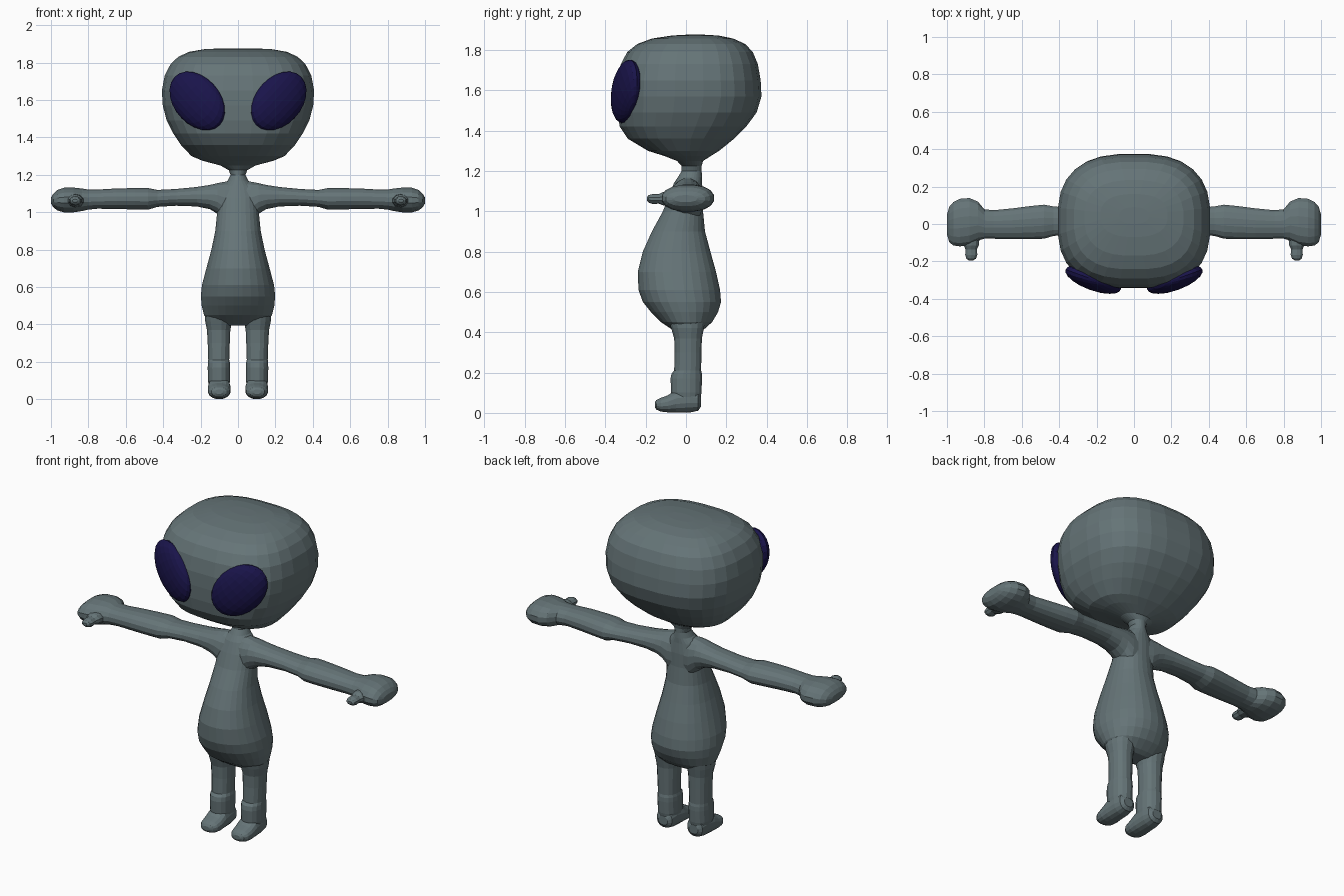
import bpy, bmesh
from math import cos, sin, pi, radians, copysign


def loft(name, rings, axis, n=20, power=2.2, side=1):
    """Rings are (t, a0, a1, b0, b1): position along the axis and cross extents."""
    place = {'z': lambda t, a, b: (a * side, b, t),
             'x': lambda t, a, b: (t * side, a, b),
             'y': lambda t, a, b: (a * side, t, b)}[axis]
    bm = bmesh.new()
    loops = []
    for t, a0, a1, b0, b1, *p in rings:
        e = 2 / (p[0] if p else power)
        loop = []
        for i in range(n):
            w = 2 * pi * (i + 0.5) / n
            u = copysign(abs(cos(w)) ** e, cos(w))
            v = copysign(abs(sin(w)) ** e, sin(w))
            loop.append(bm.verts.new(place(t, (a0 + a1) / 2 + u * (a1 - a0) / 2,
                                           (b0 + b1) / 2 + v * (b1 - b0) / 2)))
        loops.append(loop)
    for lo, hi in zip(loops, loops[1:]):
        for i in range(n):
            j = (i + 1) % n
            bm.faces.new((lo[i], lo[j], hi[j], hi[i]))
    bm.faces.new(loops[0])
    bm.faces.new(loops[-1])
    bmesh.ops.recalc_face_normals(bm, faces=bm.faces)
    me = bpy.data.meshes.new(name)
    bm.to_mesh(me)
    bm.free()
    ob = bpy.data.objects.new(name, me)
    bpy.context.collection.objects.link(ob)
    return ob


# torso, neck and head: (z, half width, front y, back y, squareness)
trunk = [
    (.395, .12, -.04, .06, 2.2), (.41, .155, -.065, .085, 2.3), (.45, .183, -.125, .13, 2.2),
    (.50, .195, -.175, .16, 2.1), (.55, .20, -.215, .175, 2.1), (.61, .194, -.237, .17, 2.1),
    (.70, .17, -.24, .15, 2.2), (.80, .143, -.215, .122, 2.2), (.90, .122, -.17, .095, 2.2),
    (1.0, .112, -.115, .085, 2.2), (1.08, .11, -.085, .085, 2.2), (1.14, .09, -.06, .08, 2),
    (1.17, .055, -.04, .08, 2), (1.20, .04, -.022, .078, 2), (1.225, .05, -.022, .078, 2),
    (1.25, .095, -.045, .085, 2.1), (1.275, .19, -.11, .125, 2.3), (1.30, .25, -.19, .165, 2.5),
    (1.36, .307, -.29, .24, 2.6), (1.42, .347, -.33, .30, 2.7), (1.49, .383, -.342, .352, 2.7),
    (1.57, .404, -.345, .376, 2.7), (1.65, .409, -.342, .372, 2.7), (1.73, .394, -.325, .358, 2.7),
    (1.79, .363, -.293, .333, 2.7), (1.83, .322, -.243, .295, 2.7), (1.857, .265, -.17, .235, 2.6),
    (1.872, .18, -.07, .16, 2.5), (1.876, .08, 0, .09, 2.3)]
body = loft("body", [(z, -w, w, f, b, p) for z, w, f, b, p in trunk], 'z', n=28)

# arm with hand: (x, y range, z range)
arm = [
    (.01, -.07, .08, .93, 1.165), (.07, -.075, .085, .94, 1.165), (.11, -.075, .085, .99, 1.157),
    (.15, -.07, .085, 1.015, 1.147), (.22, -.062, .085, 1.03, 1.136), (.33, -.058, .088, 1.034, 1.125),
    (.43, -.065, .095, 1.028, 1.12), (.48, -.08, .105, 1.013, 1.13), (.55, -.083, .098, 1.014, 1.13),
    (.65, -.083, .085, 1.016, 1.128), (.75, -.08, .075, 1.018, 1.122), (.80, -.08, .08, 1.013, 1.122),
    (.835, -.09, .122, 1.005, 1.128), (.88, -.115, .141, .998, 1.133), (.93, -.122, .137, .998, 1.132),
    (.965, -.117, .12, 1.008, 1.12), (.987, -.10, .095, 1.025, 1.10), (.999, -.06, .055, 1.045, 1.08)]
# thumb: (y, x range, z range)
thumb = [(-.05, .82, .92, 1.02, 1.10), (-.115, .828, .912, 1.03, 1.095), (-.135, .838, .903, 1.038, 1.085),
         (-.165, .836, .904, 1.036, 1.086), (-.185, .843, .898, 1.043, 1.08), (-.194, .858, .885, 1.053, 1.07)]
# leg and foot: legs rise along z, feet run along y
leg = [(.03, .05, .15, -.05, .065), (.10, .042, .162, -.075, .078), (.17, .041, .163, -.078, .081),
       (.195, .042, .162, -.073, .08), (.21, .046, .16, -.06, .076), (.30, .043, .163, -.057, .078),
       (.37, .04, .167, -.06, .08), (.42, .03, .177, -.075, .09), (.47, .03, .178, -.09, .10)]
foot = [(.074, .07, .13, .03, .08), (.06, .05, .15, .01, .11), (.02, .043, .158, .001, .13),
        (-.05, .04, .161, 0, .115), (-.09, .04, .161, .002, .088), (-.125, .045, .156, .006, .075),
        (-.147, .06, .142, .016, .064), (-.155, .08, .122, .028, .052)]

# merge the limbs into one skin
parts = []
for s in (1, -1):
    parts += [loft("arm", arm, 'x', 16, 2.2, s), loft("thumb", thumb, 'y', 10, 2, s),
              loft("leg", leg, 'z', 16, 2.2, s), loft("foot", foot, 'y', 16, 2.3, s)]
bpy.context.view_layer.objects.active = body
for part in parts:
    mod = body.modifiers.new("union", 'BOOLEAN')
    mod.operation, mod.solver, mod.object = 'UNION', 'EXACT', part
    bpy.ops.object.modifier_apply(modifier=mod.name)
    bpy.data.objects.remove(part)

# skin and eye colours
skin = bpy.data.materials.new("grey_green_skin")
skin.diffuse_color = (.13, .175, .185, 1)
body.data.materials.clear()
body.data.materials.append(skin)
dark = bpy.data.materials.new("dark_blue_eye")
dark.diffuse_color = (.01, .007, .07, 1)

# slanted almond eyes
for s, label in ((1, "left"), (-1, "right")):
    bpy.ops.mesh.primitive_uv_sphere_add(segments=20, ring_count=12, radius=1,
                                         location=(.218 * s, -.297, 1.595),
                                         rotation=(0, radians(-45 * s), radians(20 * s)))
    eye = bpy.context.object
    eye.name = label + "_eye"
    eye.scale = (.182, .058, .128)
    eye.data.materials.append(dark)
